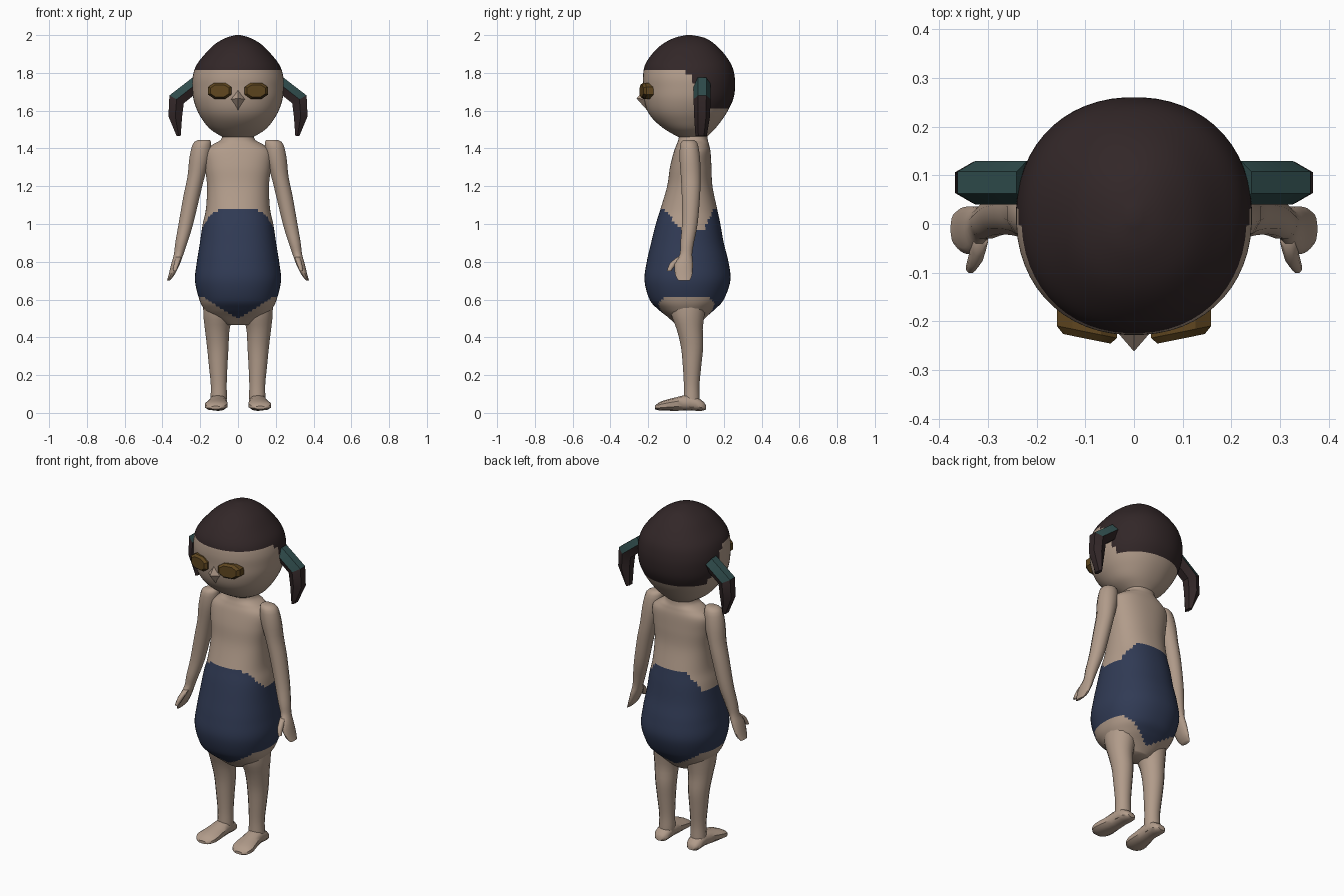
import bpy, bmesh, math
from mathutils import Vector


def material(name, rgb):
    m = bpy.data.materials.new(name)
    m.diffuse_color = (*rgb, 1)
    return m


SKIN = material("skin", (0.44, 0.33, 0.255))
HAIR = material("dark hair", (0.032, 0.020, 0.021))
NAVY = material("navy swimsuit", (0.030, 0.043, 0.090))
TEAL = material("teal hair tie", (0.030, 0.075, 0.075))
BROWN = material("eye brown", (0.115, 0.062, 0.014))
DARK = material("eye rim", (0.050, 0.028, 0.010))


def smooth_path(rows, steps):
    """Catmull-Rom interpolation of section rows."""
    rows = [Vector(r) for r in rows]
    out = []
    for i in range(len(rows) - 1):
        p0, p1, p2 = rows[max(i - 1, 0)], rows[i], rows[i + 1]
        p3 = rows[min(i + 2, len(rows) - 1)]
        for s in range(steps):
            t = s / steps
            out.append(p1 + (p2 - p0) * (t / 2)
                       + (p0 * 2 - p1 * 5 + p2 * 4 - p3) * (t * t / 2)
                       + (p1 * 3 - p0 - p2 * 3 + p3) * (t ** 3 / 2))
    return out + [rows[-1]]


def loft(name, rows, mats, sides=16, steps=3, power=2.0, upright=False,
         rule=None, side=1, angle=60):
    """Skin rings of (x, y, z, half width, half depth, tilt); side=-1 mirrors."""
    bm = bmesh.new()
    rings = []
    for x, y, z, a, b, tilt in smooth_path([tuple(r) + (0,) * (6 - len(r)) for r in rows], steps):
        ring = []
        for k in range(sides):
            t = math.tau * (k + 0.5) / sides
            c, s = math.cos(t), math.sin(t)
            u = a * math.copysign(abs(c) ** (2 / power), c)
            v = b * math.copysign(abs(s) ** (2 / power), s)
            if upright:
                p = (x + u, y + u * math.tan(tilt), z + v)
            else:
                p = (x + u * math.cos(tilt), y + v, z - u * math.sin(tilt))
            ring.append(bm.verts.new((p[0] * side, p[1], p[2])))
        rings.append(ring)
    for r0, r1 in zip(rings, rings[1:]):
        for k in range(sides):
            j = (k + 1) % sides
            bm.faces.new((r0[k], r0[j], r1[j], r1[k]))
    bm.faces.new(rings[0])
    bm.faces.new(rings[-1])
    bmesh.ops.recalc_face_normals(bm, faces=bm.faces)
    if rule:
        for f in bm.faces:
            f.material_index = rule(f.calc_center_median(), f.normal)
    return finish(name, bm, mats, angle)


def finish(name, bm, mats, angle):
    me = bpy.data.meshes.new(name)
    bm.to_mesh(me)
    bm.free()
    for m in mats:
        me.materials.append(m)
    ob = bpy.data.objects.new(name, me)
    bpy.context.collection.objects.link(ob)
    bpy.ops.object.select_all(action='DESELECT')
    ob.select_set(True)
    bpy.context.view_layer.objects.active = ob
    bpy.ops.object.shade_smooth_by_angle(angle=math.radians(angle))
    return ob


def body_rows(table):
    """Turn (z, half width, front y, back y) into loft rows."""
    return [(0, (f + b) / 2, z, w, (b - f) / 2) for z, w, f, b in table]


def ramp(v, lo, hi):
    return min(max((v - lo) / (hi - lo), 0), 1)


# Head with the hairline high in front and low at the back
def hair_rule(p, n):
    line = 1.82 - 0.08 * ramp(p.y, -0.01, 0.05) - 0.13 * ramp(p.y, 0.05, 0.11)
    return 1 if p.z > line else 0


loft("head", body_rows([
    (1.46, 0.08, -0.04, 0.11), (1.50, 0.145, -0.11, 0.15), (1.55, 0.187, -0.17, 0.19),
    (1.60, 0.216, -0.205, 0.222), (1.66, 0.236, -0.222, 0.25), (1.72, 0.242, -0.226, 0.26),
    (1.78, 0.24, -0.228, 0.258), (1.84, 0.221, -0.218, 0.242), (1.90, 0.175, -0.18, 0.203),
    (1.95, 0.125, -0.128, 0.155), (1.985, 0.065, -0.062, 0.10), (2.0, 0.012, 0.0, 0.03)]),
    [SKIN, HAIR], sides=56, steps=5, power=2.15, rule=hair_rule)


# Torso wearing the swimsuit
def suit_rule(p, n):
    d = p.y - 0.04
    dip = 1 - (ramp(-d, 0.06, 0.16) if d < 0 else ramp(d, 0.05, 0.11))
    top = 1.085 - 0.125 * dip
    bottom = min(0.5 + 0.6 * abs(p.x), 0.62)
    return 1 if bottom < p.z < top else 0


loft("torso", body_rows([
    (0.465, 0.07, -0.05, 0.07), (0.51, 0.145, -0.10, 0.11), (0.55, 0.18, -0.15, 0.155),
    (0.60, 0.205, -0.193, 0.20), (0.70, 0.228, -0.22, 0.235), (0.80, 0.218, -0.208, 0.225),
    (0.90, 0.202, -0.185, 0.20), (1.0, 0.187, -0.16, 0.182), (1.08, 0.17, -0.135, 0.165),
    (1.2, 0.164, -0.10, 0.14), (1.3, 0.175, -0.085, 0.135), (1.38, 0.178, -0.065, 0.13),
    (1.42, 0.135, -0.05, 0.122), (1.45, 0.088, -0.04, 0.115), (1.51, 0.08, -0.03, 0.11)]),
    [SKIN, NAVY], sides=56, steps=6, power=2.25, rule=suit_rule)

# Nose
bm = bmesh.new()
tip, *base = [bm.verts.new(c) for c in (
    (0, -0.262, 1.665), (0, -0.215, 1.72), (-0.045, -0.21, 1.66),
    (0, -0.195, 1.59), (0.045, -0.21, 1.66))]
for i in range(4):
    bm.faces.new((tip, base[i], base[(i + 1) % 4]))
bm.faces.new(base)
bmesh.ops.recalc_face_normals(bm, faces=bm.faces)
finish("nose", bm, [SKIN], 40)

# Paired parts
for s, label in ((1, "left"), (-1, "right")):
    loft(label + "_leg", [
        (.100, .010, .60, .085, .105), (.105, .010, .52, .080, .090), (.110, .020, .44, .066, .070),
        (.107, .032, .35, .058, .060), (.105, .032, .25, .050, .050), (.102, .030, .15, .043, .042),
        (.102, .030, .08, .044, .043), (.105, .030, .03, .042, .045)], [SKIN], side=s)

    loft(label + "_foot", [
        (.105, .105, .030, .022, .012), (.105, .080, .040, .042, .030), (.105, .020, .055, .046, .042),
        (.110, -.050, .047, .054, .036), (.116, -.110, .040, .062, .028), (.118, -.145, .034, .054, .020),
        (.118, -.165, .028, .030, .008)], [SKIN], sides=10, steps=2, power=2.4,
        upright=True, side=s, angle=40)

    loft(label + "_arm", [
        (.180, .015, 1.446, .030, .025), (.190, .016, 1.425, .050, .047), (.203, .020, 1.35, .056, .056),
        (.222, .025, 1.25, .047, .054), (.245, .026, 1.15, .045, .050), (.276, .020, 1.0, .040, .043),
        (.300, .006, .90, .033, .037), (.314, .000, .84, .026, .034), (.330, -.012, .79, .024, .050),
        (.352, -.012, .73, .016, .046), (.370, -.010, .70, .007, .030)], [SKIN], sides=12, side=s)

    loft(label + "_thumb", [
        (.315, -.030, .825, .016, .018), (.325, -.068, .79, .015, .020),
        (.336, -.090, .75, .010, .012)], [SKIN], sides=8, steps=2, side=s)

    # Pigtail: tied upper section, hanging lower section
    loft(label + "_pigtail", [
        (.220, .085, 1.742, .045, .045, -1.0), (.325, .085, 1.660, .050, .045, -.5),
        (.332, .085, 1.570, .042, .042, 0), (.314, .080, 1.465, .012, .030, 0)],
        [HAIR, TEAL], sides=6, steps=1, side=s, angle=30,
        rule=lambda p, n: 1 if p.z > 1.66 and n.z > 0.2 else 0)

    # Raised eight-sided eye
    loft(label + "_eye", [
        (.097, -.150, 1.705, .066, .045, .2), (.097, -.222, 1.705, .066, .045, .2),
        (.097, -.236, 1.705, .052, .034, .2)], [BROWN, DARK], sides=8, steps=1,
        power=2.4, upright=True, side=s, angle=30,
        rule=lambda p, n: 1 if -0.235 < p.y < -0.215 and n.z < -0.2 else 0)
